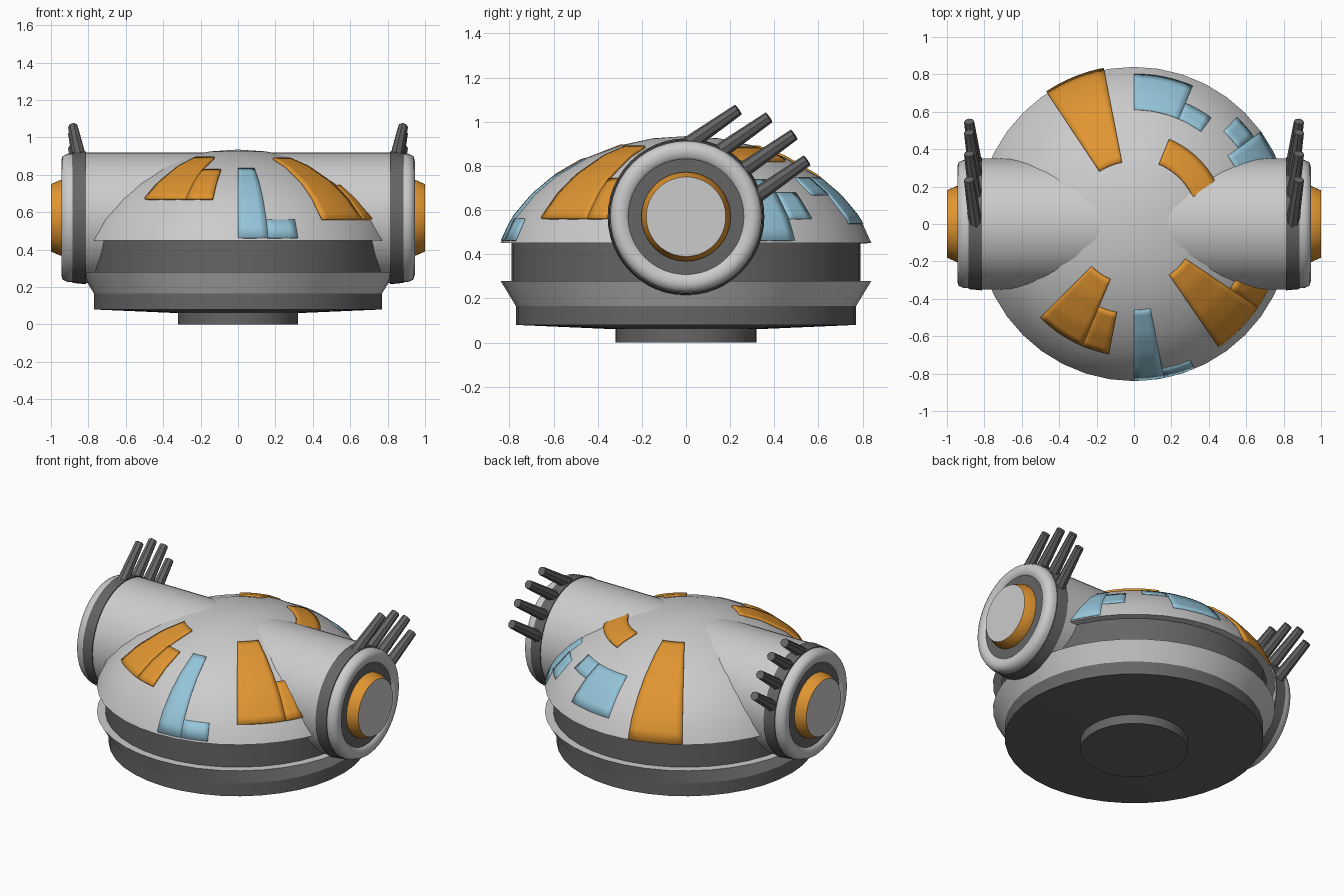
import bpy, bmesh, math
from mathutils import Vector, Matrix

if "Cube" in bpy.data.objects:
    bpy.data.objects.remove(bpy.data.objects["Cube"])

def material(name, rgb):
    m = bpy.data.materials.new(name)
    m.diffuse_color = (*rgb, 1)
    m.use_nodes = True
    m.node_tree.nodes["Principled BSDF"].inputs["Base Color"].default_value = m.diffuse_color
    return m

ORANGE = material("orange", (0.75, 0.30, 0.03))
BLUE = material("pale_blue", (0.30, 0.56, 0.70))
DARK = material("dark_grey", (0.13, 0.13, 0.13))

def finish(bm, name, mat=None, angle=30, recalc=True):
    if recalc:
        bmesh.ops.recalc_face_normals(bm, faces=bm.faces)
    me = bpy.data.meshes.new(name)
    bm.to_mesh(me)
    bm.free()
    ob = bpy.data.objects.new(name, me)
    bpy.context.collection.objects.link(ob)
    if mat:
        me.materials.append(mat)
    bpy.ops.object.select_all(action='DESELECT')
    ob.select_set(True)
    bpy.context.view_layer.objects.active = ob
    bpy.ops.object.shade_smooth_by_angle(angle=math.radians(angle))
    return ob

def lathe(name, profile, mat=None, segs=40, matrix=None, angle=30):
    """Revolve (radius, height) points around z, then place with matrix."""
    bm = bmesh.new()
    vs = [bm.verts.new((r, 0, z)) for r, z in profile]
    es = [bm.edges.new(p) for p in zip(vs, vs[1:])]
    bmesh.ops.spin(bm, geom=vs + es, cent=(0, 0, 0), axis=(0, 0, 1),
                   angle=math.tau, steps=segs, use_merge=True)
    bmesh.ops.remove_doubles(bm, verts=bm.verts, dist=1e-4)
    if matrix:
        bm.transform(matrix)
    return finish(bm, name, mat, angle)

# Body: neck, base drum, flared rim, recessed band, dome
lathe("neck", [(0, 0), (.32, 0), (.32, .07)], DARK)
lathe("base_drum", [(.31, .06), (.77, .08), (.77, .17)], DARK)
lathe("lower_rim", [(.77, .165), (.84, .28), (.785, .28)])
lathe("recessed_band", [(.79, .275), (.79, .455)], DARK)
DOME = [(.84, .45), (.79, .56), (.70, .668), (.60, .752), (.45, .838),
        (.30, .893), (.15, .925), (0, .935)]
lathe("dome", [(.785, .45)] + DOME, angle=40)

def dome_point(r, deg, lift):
    """Point on the dome surface, lifted along its approximate normal."""
    for (r0, z0), (r1, z1) in zip(DOME, DOME[1:]):
        if r >= r1:
            z = z0 + (z1 - z0) * (r - r0) / (r1 - r0)
            break
    a = math.radians(deg)
    p = Vector((r * math.cos(a), r * math.sin(a), z))
    return p + (p - Vector((0, 0, -.03))).normalized() * lift

def panel(name, mat, lift, *patches):
    """Painted or raised panel made of (deg0, deg1, r0, r1) patches."""
    bm = bmesh.new()
    for d0, d1, r0, r1 in patches:
        nd, nr = math.ceil((d1 - d0) / 3), math.ceil((r1 - r0) / .03)
        g = [[bm.verts.new(dome_point(r0 + (r1 - r0) * i / nr,
                                      d0 + (d1 - d0) * j / nd, lift))
              for j in range(nd + 1)] for i in range(nr + 1)]
        for i in range(nr):
            for j in range(nd):
                bm.faces.new((g[i][j], g[i + 1][j], g[i + 1][j + 1], g[i][j + 1]))
    ob = finish(bm, name, mat, 40, recalc=False)
    s = ob.modifiers.new("thickness", 'SOLIDIFY')
    s.thickness, s.offset = lift + .004, -1

# Orange raised panels
panel("front_left_panel", ORANGE, .012, (225, 247, .32, .70), (247, 259, .48, .70))
panel("front_right_panel", ORANGE, .012, (304.5, 326, .33, .79), (326, 334, .62, .79))
panel("rear_left_panel", ORANGE, .012, (101, 123.5, .335, .84))
panel("rear_right_panel", ORANGE, .012, (23, 67.5, .345, .485))
# Blue flush markings
panel("front_marking", BLUE, .004, (270, 281, .46, .835), (281, 292.5, .79, .835))
panel("rear_marking", BLUE, .004, (67, 90, .61, .80), (54, 67, .61, .70))
panel("side_marking", BLUE, .004, (36, 46, .69, .79), (22, 36, .62, .835))

# Cross tube through the dome
CZ = .57
def along_x(side):
    return Matrix.Translation((0, 0, CZ)) @ Matrix.Rotation(side * math.pi / 2, 4, 'Y')
lathe("cross_tube", [(.349, -.82), (.349, .82)], matrix=along_x(1), segs=48)

# Side pods and their swept-back prongs
PRONG_TIPS = [(.237, 1.055), (.376, 1.02), (.49, .942), (.548, .825)]
for side, label in ((1, "right"), (-1, "left")):
    m = along_x(side)
    lathe(label + "_pod_collar", [(.33, .81), (.355, .812), (.348, .885), (.32, .89)],
          DARK, 48, m)
    lathe(label + "_pod_ring", [(.33, .875), (.343, .885), (.343, .91), (.33, .938), (.305, .945),
                                (.275, .943), (.262, .93)], None, 48, m, 50)
    lathe(label + "_pod_inset", [(.265, .93), (.19, .93)], DARK, 48, m)
    lathe(label + "_lamp_ring", [(.202, .925), (.202, .95), (.18, 1.0)], ORANGE, 48, m)
    lathe(label + "_lamp_cap", [(.18, 1.0), (0, 1.0)], None, 48, m)
    for n, (y, z) in enumerate(PRONG_TIPS):
        tip = Vector((side * .882, y, z))
        base = Vector((side * .845, y - .246, z - .171))
        d = tip - base
        bm = bmesh.new()
        bmesh.ops.create_cone(bm, cap_ends=True, segments=8, radius1=.037,
                              radius2=.027, depth=d.length)
        bm.transform(Matrix.Translation((tip + base) / 2)
                     @ d.to_track_quat('Z', 'Y').to_matrix().to_4x4())
        finish(bm, f"{label}_prong_{n + 1}", DARK)
